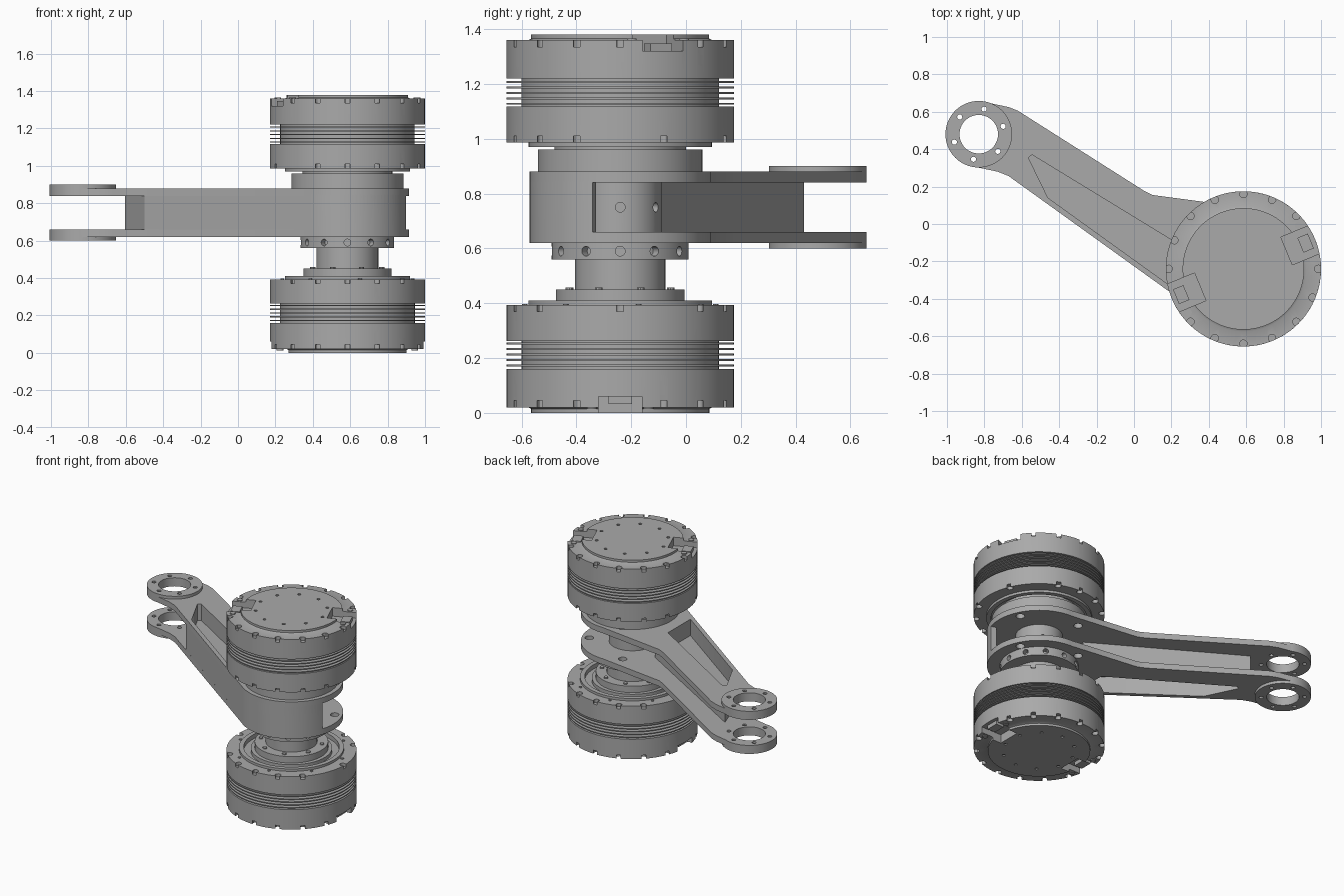
import bpy, bmesh
from math import sin, cos, pi, radians
from mathutils import Matrix, Vector

old = bpy.data.objects.get("Cube")
if old:
    bpy.data.objects.remove(old)

HUB = Vector((0.585, -0.24, 0))
EYE = Vector((-0.83, 0.48, 0))
TOP = 1.38

grey = bpy.data.materials.new("machined_grey")
grey.use_nodes = True
grey.diffuse_color = (0.4, 0.4, 0.4, 1)
grey.node_tree.nodes["Principled BSDF"].inputs["Base Color"].default_value = (0.4, 0.4, 0.4, 1)


def to_object(name, bm):
    bmesh.ops.recalc_face_normals(bm, faces=bm.faces)
    mesh = bpy.data.meshes.new(name)
    bm.to_mesh(mesh)
    bm.free()
    mesh.materials.append(grey)
    obj = bpy.data.objects.new(name, mesh)
    bpy.context.collection.objects.link(obj)
    return obj


def lathe(name, profile, steps=72):
    bm = bmesh.new()
    verts = [bm.verts.new((r, 0, z)) for r, z in profile]
    edges = [bm.edges.new(pair) for pair in zip(verts, verts[1:])]
    bmesh.ops.spin(bm, geom=verts + edges, cent=(0, 0, 0), axis=(0, 0, 1),
                   angle=2 * pi, steps=steps)
    bmesh.ops.remove_doubles(bm, verts=bm.verts, dist=1e-5)
    return to_object(name, bm)


def prism(bm, outline, z0, z1):
    face = bm.faces.new([bm.verts.new((p[0], p[1], z0)) for p in outline])
    out = bmesh.ops.extrude_face_region(bm, geom=[face])
    moved = [g for g in out["geom"] if isinstance(g, bmesh.types.BMVert)]
    bmesh.ops.translate(bm, verts=moved, vec=(0, 0, z1 - z0))


def prism_object(name, outline, z0, z1):
    bm = bmesh.new()
    prism(bm, outline, z0, z1)
    return to_object(name, bm)


def arc(centre, r, a0, a1, n):
    angles = [radians(a0 + (a1 - a0) * i / n) for i in range(n + 1)]
    return [(centre[0] + r * cos(a), centre[1] + r * sin(a)) for a in angles]


def circle(centre, r, n=20):
    return arc(centre, r, 0, 360 - 360 / n, n - 1)


def polar(r, degrees):
    return Vector((r * cos(radians(degrees)), r * sin(radians(degrees)), 0))


def radial_rod(bm, r0, r1, degrees, z, size):
    turn = Matrix.Rotation(radians(degrees), 4, 'Z')
    move = Matrix.Translation(((r0 + r1) / 2, 0, z))
    bmesh.ops.create_cone(bm, cap_ends=True, segments=14, radius1=size, radius2=size,
                          depth=r1 - r0, matrix=turn @ move @ Matrix.Rotation(pi / 2, 4, 'Y'))


def radial_box(bm, r0, r1, width, z0, z1, degrees):
    turn = Matrix.Rotation(radians(degrees), 4, 'Z')
    move = Matrix.Translation(((r0 + r1) / 2, 0, (z0 + z1) / 2))
    size = Matrix.Diagonal((r1 - r0, width, z1 - z0, 1))
    bmesh.ops.create_cube(bm, size=1, matrix=turn @ move @ size)


def combine(obj, other, operation):
    mod = obj.modifiers.new("combine", 'BOOLEAN')
    mod.object, mod.operation, mod.solver = other, operation, 'EXACT'
    bpy.context.view_layer.objects.active = obj
    bpy.ops.object.modifier_apply(modifier=mod.name)
    bpy.data.objects.remove(other)


def finish(obj):
    bpy.ops.object.select_all(action='DESELECT')
    obj.select_set(True)
    bpy.context.view_layer.objects.active = obj
    bpy.ops.object.shade_smooth_by_angle(angle=radians(30))


# Motors: turned body with cooling fins, cable notches and bolt recesses
def motor(prefix, upper, turn):
    profile = [(0, 0), (0.325, 0), (0.325, 0.015), (0.335, 0.02), (0.415, 0.02), (0.415, 0.16)]
    profile.append((0.36, 0.16))
    for i in range(5):
        z = 0.17 + 0.02 * i
        profile += [(0.36, z), (0.415, z), (0.415, z + 0.006), (0.36, z + 0.006)]
    profile += [(0.36, 0.263), (0.415, 0.263), (0.415, 0.393), (0.335, 0.393), (0.335, 0.41),
                (0.305, 0.41), (0.305, 0.38), (0.26, 0.38), (0.26, 0.405), (0.235, 0.405),
                (0.235, 0.45 if not upper else 0.42), (0, 0.45 if not upper else 0.42)]
    body = lathe(prefix + "_motor", profile)

    bm = bmesh.new()
    for k in range(16):
        a = 22.5 * k
        if k % 8:
            prism(bm, circle(polar(0.4, a), 0.02, 12), 0.008, 0.045)
        if k not in (1, 7, 9, 15):
            prism(bm, circle(polar(0.4, a), 0.02, 12), 0.37, 0.43)
    for a in (0, 180):
        radial_box(bm, 0.25, 0.46, 0.16, -0.02, 0.06, a)
    for k in range(10):
        prism(bm, circle(polar(0.23, 36 * k + 18), 0.011, 10), -0.02, 0.008)
    combine(body, to_object("notch_cutter", bm), 'DIFFERENCE')

    # Cable sockets and screws sitting in the notches
    bm = bmesh.new()
    for a in (0, 180):
        radial_box(bm, 0.33, 0.39, 0.085, 0.033, 0.062, a)
        for side in (-1, 1):
            spot = polar(0.375, a + 16 * side)
            prism(bm, circle(spot, 0.018, 14), 0.014, 0.07)
    sockets = to_object(prefix + "_sockets", bm)

    place = Matrix.Translation(HUB) @ Matrix.Rotation(radians(turn), 4, 'Z')
    if upper:
        place = place @ Matrix.Translation((0, 0, TOP)) @ Matrix.Diagonal((1, 1, -1, 1))
    for obj in (body, sockets):
        obj.data.transform(place)
        if upper:
            obj.data.flip_normals()
        finish(obj)


motor("lower", False, 0)
motor("upper", True, 22.5)

# Spindle between the motors, with the drilled collar and the upper hub
spindle = lathe("spindle", [(0, 0.44), (0.165, 0.44), (0.165, 0.56), (0.25, 0.56), (0.25, 0.62),
                            (0.15, 0.62), (0.15, 0.88), (0.3, 0.88), (0.3, 0.96),
                            (0.24, 0.96), (0.24, 0.985), (0, 0.985)])
bm = bmesh.new()
for k in range(12):
    radial_rod(bm, 0.21, 0.3, 30 * k, 0.59, 0.018)
for k in range(6):
    radial_rod(bm, 0.11, 0.2, 60 * k, 0.75, 0.018)
combine(spindle, to_object("spindle_cutter", bm), 'DIFFERENCE')
spindle.data.transform(Matrix.Translation(HUB))
finish(spindle)

# Flange screws around the lower motor output
bm = bmesh.new()
for k in range(8):
    prism(bm, circle(HUB + polar(0.2, 45 * k + 22), 0.014, 10), 0.445, 0.458)
    prism(bm, circle(HUB + polar(0.355, 45 * k + 11), 0.01, 10), 0.39, 0.398)
finish(to_object("flange_screws", bm))

# Arm: two plates joined by a web that wraps round the front of the hub
rim = arc(HUB, 0.33, 234.4, 450, 60)
plate = rim + [(0.10, 0.155), (0.05, 0.18), (-0.62, 0.605), (-0.67, 0.625)]
plate += arc(EYE, 0.175, 80, 260, 30) + [(-0.73, 0.28), (-0.67, 0.256)]
web = [(-0.605, 0.43), (-0.50, 0.134)] + rim[:31] + arc(HUB, 0.29, 342.2, 155, 40)
pocket = [(-0.565, 0.355), (-0.46, 0.14), (0.2, -0.335), (0.2, -0.085), (-0.545, 0.37)]

arm = prism_object("arm", web, 0.65, 0.85)
for z in (0.62, 0.84):
    combine(arm, prism_object("plate", plate, z, z + 0.04), 'UNION')
for z in (0.60, 0.84):
    combine(arm, prism_object("eye_ring", circle(EYE, 0.178, 64), z, z + 0.06), 'UNION')

bm = bmesh.new()
prism(bm, pocket, 0.765, 0.95)
prism(bm, pocket, 0.55, 0.735)
prism(bm, circle(EYE, 0.103, 48), 0.5, 1)
for k in range(6):
    prism(bm, circle(EYE + polar(0.137, 60 * k + 18), 0.014, 12), 0.5, 1)
for a in (25, 112):
    prism(bm, circle(HUB + polar(0.28, a), 0.028, 20), 0.5, 1)
combine(arm, to_object("arm_cutter", bm), 'DIFFERENCE')
finish(arm)
